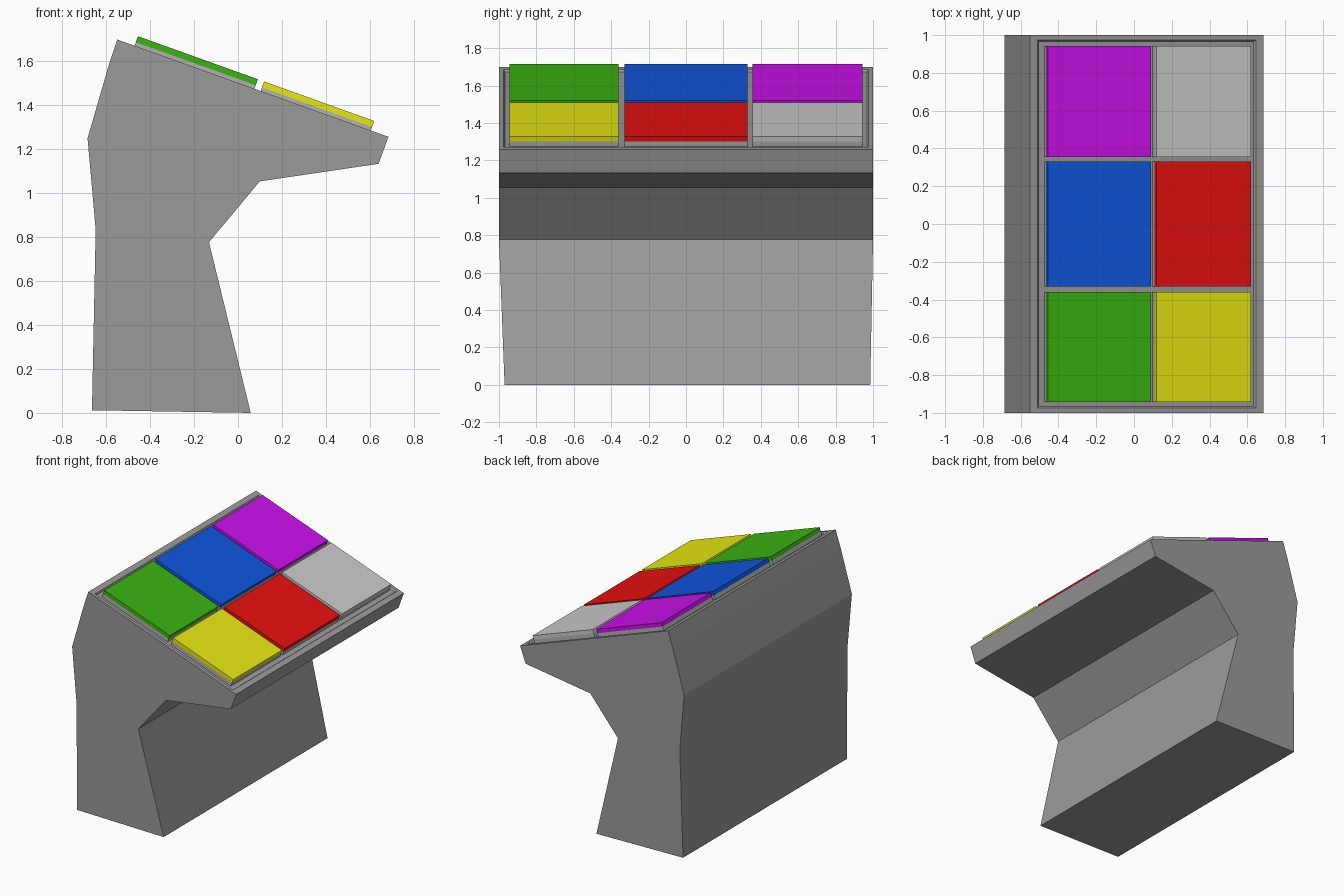
import bpy, bmesh
from mathutils import Vector

if "Cube" in bpy.data.objects:
    bpy.data.objects.remove(bpy.data.objects["Cube"])


def material(name, rgb):
    m = bpy.data.materials.new(name)
    m.diffuse_color = (*rgb, 1)
    m.use_nodes = True
    m.node_tree.nodes["Principled BSDF"].inputs["Base Color"].default_value = m.diffuse_color
    return m


def finish(bm, name, mat=None):
    bmesh.ops.recalc_face_normals(bm, faces=bm.faces)
    me = bpy.data.meshes.new(name)
    bm.to_mesh(me)
    bm.free()
    ob = bpy.data.objects.new(name, me)
    bpy.context.collection.objects.link(ob)
    if mat:
        me.materials.append(mat)
    return ob


# Side profile (x, z); the first edge is the sloping panel
PROFILE = [(-0.55, 1.70), (0.685, 1.257), (0.64, 1.134), (0.099, 1.054),
           (-0.132, 0.777), (0.058, 0.0), (-0.665, 0.012), (-0.648, 0.834),
           (-0.685, 1.25), (-0.591, 1.575)]
top = Vector((-0.55, 0, 1.70))
along = (Vector((0.685, 0, 1.257)) - top).normalized()
normal = Vector((-along.z, 0, along.x))

# Console body: extruded profile, slightly narrower at the floor
bm = bmesh.new()
ends = []
for y, foot in ((-1, -0.97), (1, 0.985)):
    ends.append([bm.verts.new((x, foot if z < 0.1 else y, z)) for x, z in PROFILE])
bm.faces.new(ends[0])
bm.faces.new(ends[1][::-1])
n = len(PROFILE)
for i in range(n):
    j = (i + 1) % n
    f = bm.faces.new((ends[0][i], ends[1][i], ends[1][j], ends[0][j]))
    if i == 0:
        panel = f
bmesh.ops.recalc_face_normals(bm, faces=bm.faces)

# Shallow tray sunk into the sloping panel, with a wider rim at top and bottom
bmesh.ops.inset_region(bm, faces=[panel], thickness=0.035)
centre = panel.calc_center_median()
for v in panel.verts:
    v.co -= along * (0.017 if (v.co - centre).dot(along) > 0 else -0.017)
bmesh.ops.inset_region(bm, faces=[panel], thickness=0.012)
bmesh.ops.translate(bm, verts=panel.verts, vec=normal * -0.012)
finish(bm, "console_body", material("body_grey", (0.33, 0.33, 0.33)))


# Box lying on the slope: s along slope, y across, h above panel
def slab(name, s, y, h, mat=None):
    bm = bmesh.new()
    bmesh.ops.create_cube(bm, size=1)
    for v in bm.verts:
        a, b, c = (r[0] + (k + 0.5) * (r[1] - r[0]) for r, k in zip((s, y, h), v.co))
        v.co = top + along * a + normal * c + Vector((0, b, 0))
    return finish(bm, name, mat)


# Six buttons, each a coloured cap on a grey base
COLUMNS = [(-0.943, -0.36), (-0.33, 0.33), (0.355, 0.943)]
ROWS = [((0.084, 0.664), [("green", (0.044, 0.46, 0.006)), ("blue", (0.005, 0.096, 0.74)),
                          ("purple", (0.60, 0.005, 0.84))]),
        ((0.694, 1.227), [("yellow", (0.81, 0.81, 0.006)), ("red", (0.81, 0.005, 0.005)),
                          ("pale_grey", (0.62, 0.62, 0.62))])]
base_grey = material("base_grey", (0.45, 0.45, 0.45))
for s, colours in ROWS:
    for y, (name, rgb) in zip(COLUMNS, colours):
        slab(name + "_button_base", s, y, (-0.012, 0.017), base_grey)
        slab(name + "_button_cap", s, y, (0.017, 0.046), material(name, rgb))
